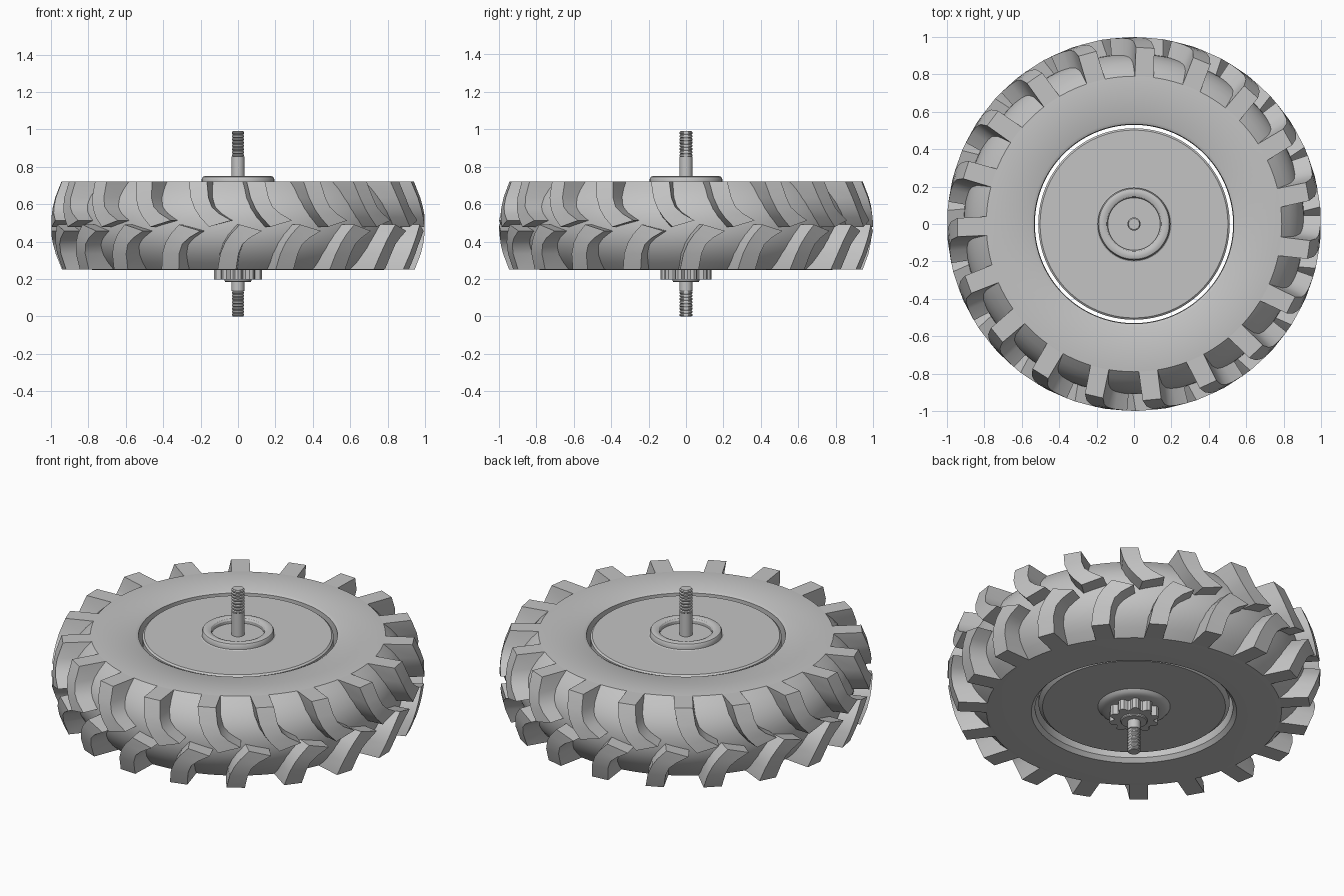
import bpy
import bmesh
from math import sin, cos, radians, tau

cube = bpy.data.objects.get("Cube")
if cube:
    bpy.data.objects.remove(cube, do_unlink=True)

MID, HALF = 0.485, 0.235      # tyre centre height and half width
LUGS = 19

grey = bpy.data.materials.new("plain_grey")
grey.use_nodes = True
COLOUR = (0.55, 0.55, 0.55, 1)
grey.diffuse_color = COLOUR
grey.node_tree.nodes["Principled BSDF"].inputs["Base Color"].default_value = COLOUR


def finish(name, bm, angle=30):
    bmesh.ops.recalc_face_normals(bm, faces=bm.faces)
    mesh = bpy.data.meshes.new(name)
    bm.to_mesh(mesh)
    bm.free()
    mesh.materials.append(grey)
    mesh.polygons.foreach_set("use_smooth", [True] * len(mesh.polygons))
    mesh.set_sharp_from_angle(angle=radians(angle))
    obj = bpy.data.objects.new(name, mesh)
    bpy.context.collection.objects.link(obj)


def polar(r, a, z):
    """Angle is measured from the front, turning towards +x."""
    return (r * sin(a), -r * cos(a), z)


def lathe(name, profile, segments=96, closed=False, flat_x=None):
    """Spin an (r, z) profile; open profiles get end caps."""
    bm = bmesh.new()
    rings = []
    for r, z in profile:
        ring = []
        for i in range(segments):
            x, y, h = polar(r, tau * i / segments, z)
            if flat_x:
                x = max(-flat_x, min(flat_x, x))
            ring.append(bm.verts.new((x, y, h)))
        rings.append(ring)
    pairs = list(zip(rings, rings[1:]))
    if closed:
        pairs.append((rings[-1], rings[0]))
    else:
        bm.faces.new(rings[0])
        bm.faces.new(rings[-1])
    for low, high in pairs:
        for i in range(segments):
            j = (i + 1) % segments
            bm.faces.new((low[i], low[j], high[j], high[i]))
    finish(name, bm)


def carcass_radius(d):
    return 0.91 - 0.12 * abs(d / HALF) ** 2.3


def tread_radius(d):
    return 1.0 - 0.055 * (d / HALF) ** 2


# Tyre body with a bulging tread floor and an open centre
steps = 12
bulge = []
for i in range(steps + 1):
    d = HALF * (2 * i / steps - 1)
    bulge.append((carcass_radius(d), MID + d))
edge = HALF + 0.002
lathe("tyre_body",
      [(0.53, MID - 0.215), (0.55, MID - edge), (0.76, MID - edge)] + bulge +
      [(0.76, MID + edge), (0.55, MID + edge), (0.533, MID + 0.228)],
      segments=120, closed=True)

# Hooked lugs: (angle, distance from the tyre centre) along each long edge
LEFT = [(0.8, 0.235), (1.9, 0.15), (3.4, 0.09), (5.2, 0.045), (8, -0.006)]
RIGHT = [(6.8, 0.235), (7.6, 0.15), (8.8, 0.1), (11, 0.066), (14.8, 0.028)]


def add_lug(bm, side, turn):
    sections = []
    for (la, ld), (ra, rd) in zip(LEFT, RIGHT):
        section = []
        for a, d, outer, draft in ((la, ld, False, -1.2), (la, ld, True, 0),
                                   (ra, rd, True, 0), (ra, rd, False, 0.4)):
            r = tread_radius(d) if outer else carcass_radius(d) - 0.025
            section.append(bm.verts.new(
                polar(r, radians(a + draft + turn), MID + side * d)))
        sections.append(section)
    for a, b in zip(sections, sections[1:]):
        for i in range(4):
            j = (i + 1) % 4
            bm.faces.new((a[i], a[j], b[j], b[i]))
    bm.faces.new(sections[0])
    bm.faces.new(sections[-1])


pitch = 360 / LUGS
for side, phase, name in ((-1, 11.5, "lower_tread_lugs"),
                          (1, 11.5 - pitch / 2, "upper_tread_lugs")):
    bm = bmesh.new()
    for k in range(LUGS):
        add_lug(bm, side, k * pitch + phase)
    finish(name, bm, 25)

# Wheel disc with a raised ring on top and a low boss below
lathe("wheel_disc", [
    (0.03, 0.256), (0.14, 0.256), (0.165, 0.259), (0.183, 0.267), (0.194, 0.28),
    (0.49, 0.28), (0.512, 0.30), (0.512, 0.704), (0.502, 0.712), (0.2, 0.712),
    (0.194, 0.716), (0.194, 0.735), (0.188, 0.746), (0.176, 0.75),
    (0.16, 0.75), (0.146, 0.744), (0.14, 0.735), (0.14, 0.718), (0.03, 0.718)])

# Toothed hub under the disc
bm = bmesh.new()
teeth = 10
outline = []
for i in range(teeth):
    for r, part in ((0.108, -0.4), (0.13, -0.2), (0.135, 0), (0.13, 0.2), (0.108, 0.4)):
        outline.append(bm.verts.new(polar(r, tau * (i + part) / teeth, 0.197)))
base = bm.faces.new(outline)
grown = bmesh.ops.extrude_face_region(bm, geom=[base], use_keep_orig=True)
top = [v for v in grown["geom"] if isinstance(v, bmesh.types.BMVert)]
bmesh.ops.translate(bm, verts=top, vec=(0, 0, 0.07))
finish("toothed_hub", bm)
lathe("hub_collar", [(0.068, 0.185), (0.072, 0.19), (0.072, 0.22)], 48)

# Axle shaft and its two threaded ends with flattened sides
lathe("axle_shaft", [(0.035, 0.135), (0.035, 0.855)], 32)


def thread(name, z0, z1, ridges=8):
    h = (z1 - z0) / ridges
    profile = [(0.029, z0)]
    for i in range(ridges):
        z = z0 + i * h
        profile += [(0.035, z + 0.25 * h), (0.035, z + 0.65 * h),
                    (0.029, z + 0.9 * h)]
    profile.append((0.029, z1))
    lathe(name, profile, 32, flat_x=0.031)


thread("lower_thread", 0.0, 0.137)
thread("upper_thread", 0.853, 0.99)
